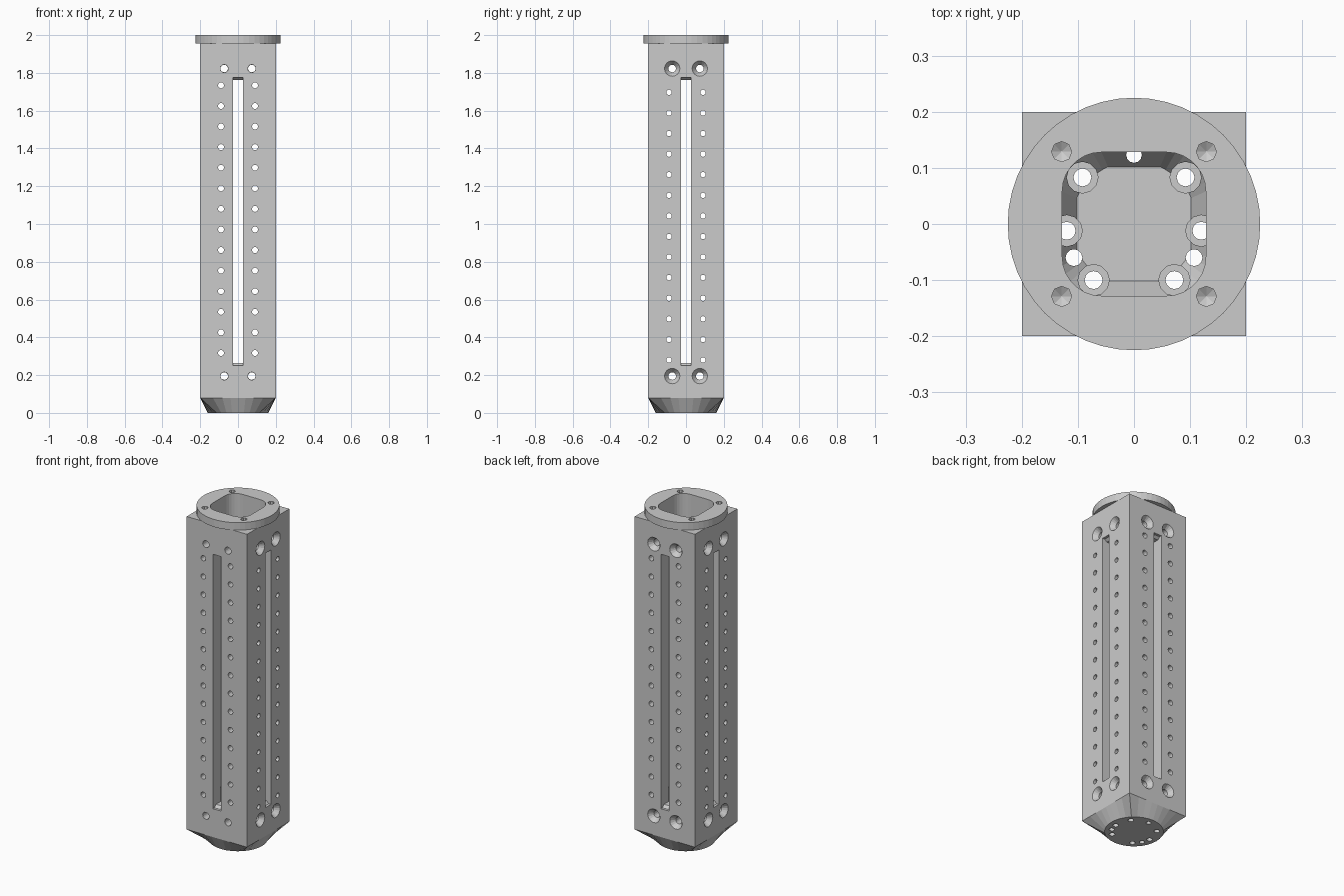
import bpy, bmesh
from math import pi, sin, cos, radians
from mathutils import Matrix, Vector

if "Cube" in bpy.data.objects:
    bpy.data.objects.remove(bpy.data.objects["Cube"])


def loft(bm, rings, m=Matrix()):
    """Closed solid skinned through rings with equal point counts."""
    vs = [[bm.verts.new(m @ Vector(p)) for p in ring] for ring in rings]
    n = len(vs[0])
    for a, b in zip(vs, vs[1:]):
        for i in range(n):
            j = (i + 1) % n
            bm.faces.new((a[i], a[j], b[j], b[i]))
    bm.faces.new(vs[0][::-1])
    bm.faces.new(vs[-1])


def circle(r, z, n=32):
    return [(r * cos(2 * pi * i / n), r * sin(2 * pi * i / n), z) for i in range(n)]


def square(h, z, n=32):
    pts = []
    for i in range(n):
        c, s = cos(2 * pi * i / n), sin(2 * pi * i / n)
        k = h / max(abs(c), abs(s))
        pts.append((c * k, s * k, z))
    return pts


def rounded_square(h, r, z, per=8):
    pts = []
    for q in range(4):
        cx = (h - r) * (1 if q in (0, 3) else -1)
        cy = (h - r) * (1 if q in (0, 1) else -1)
        for i in range(per):
            a = radians(90 * (q + i / (per - 1)))
            pts.append((cx + r * cos(a), cy + r * sin(a), z))
    return pts


def rect(hx, y0, y1, z):
    return [(-hx, y0, z), (hx, y0, z), (hx, y1, z), (-hx, y1, z)]


def turned(bm, profile, m, n=12):
    loft(bm, [circle(r, z, n) for r, z in profile], m)


def make(name, bm, cutter=False):
    bmesh.ops.recalc_face_normals(bm, faces=bm.faces)
    me = bpy.data.meshes.new(name)
    bm.to_mesh(me)
    bm.free()
    ob = bpy.data.objects.new(name, me)
    bpy.context.collection.objects.link(ob)
    if cutter:
        ob.hide_render = True
        ob.display_type = 'WIRE'
    return ob


# Square body with a square-to-round tapered foot
bm = bmesh.new()
loft(bm, [circle(0.16, 0), square(0.2, 0.08), square(0.2, 1.955)])
bmesh.ops.dissolve_limit(bm, angle_limit=0.005, verts=bm.verts[:], edges=bm.edges[:])
body = make("square_body", bm)

# Round top flange
bm = bmesh.new()
loft(bm, [circle(0.225, 1.955, 48), circle(0.225, 2.0, 48)])
flange = make("top_flange", bm)

# Central cavity: rounded square with a tapered round floor
bm = bmesh.new()
ring = rounded_square(0.128, 0.07, 0)
floor = [tuple(Vector(p).normalized() * 0.112 + Vector((0, 0, 0.05))) for p in ring]
loft(bm, [floor, [(x, y, 0.1) for x, y, z in ring], [(x, y, 2.1) for x, y, z in ring]])
cavity = make("cavity_cutter", bm, True)

# Wall holes and slots; faces in order front, right, back, left
bm = bmesh.new()
for face in range(4):
    base = Matrix.Rotation(face * pi / 2, 4, 'Z') @ Matrix.Rotation(pi / 2, 4, 'X')
    side = face % 2
    first, radius = (0.28, 0.0145) if side else (0.317, 0.016)
    # long slot
    loft(bm, [rect(0.027, 0.265, 1.762, 0.1), rect(0.027, 0.265, 1.762, 0.17),
              rect(0.027, 0.25, 1.775, 0.185), rect(0.027, 0.25, 1.775, 0.22)], base)
    for sx in (-1, 1):
        # row of small holes
        for i in range(14):
            turned(bm, [(radius, 0.1), (radius, 0.21)],
                   base @ Matrix.Translation((sx * 0.09, first + i * 0.109, 0)))
        # end holes, countersunk on all but the front
        for z in (0.195, 1.823):
            if face == 0:
                prof = [(0.021, 0.1), (0.021, 0.21)]
            else:
                prof = [(0.02, 0.1), (0.02, 0.172), (0.041, 0.2), (0.041, 0.21)]
            turned(bm, prof, base @ Matrix.Translation((sx * 0.073, z, 0)), 16)

# Floor holes, some counterbored from inside
bored = [(0.092, 0.083), (0.12, -0.012), (0.072, -0.1)]
plain = [(0.107, -0.06)]
for sx in (-1, 1):
    for x, y in bored:
        turned(bm, [(0.016, -0.02), (0.016, 0.03), (0.028, 0.03), (0.028, 0.11)],
               Matrix.Translation((sx * x, y, 0)))
    for x, y in plain:
        turned(bm, [(0.015, -0.02), (0.015, 0.11)], Matrix.Translation((sx * x, y, 0)))
turned(bm, [(0.014, -0.02), (0.014, 0.11)], Matrix.Translation((0, 0.123, 0)))

# Blind flange screw holes with pointed ends
for sx in (-1, 1):
    for sy in (-1, 1):
        turned(bm, [(0.001, 1.88), (0.018, 1.89), (0.018, 2.05)],
               Matrix.Translation((sx * 0.129, sy * 0.129, 0)), 8)
holes = make("hole_cutter", bm, True)

for ob in (body, flange):
    for cutter in (cavity, holes):
        mod = ob.modifiers.new(cutter.name, 'BOOLEAN')
        mod.operation = 'DIFFERENCE'
        mod.solver = 'EXACT'
        mod.object = cutter
